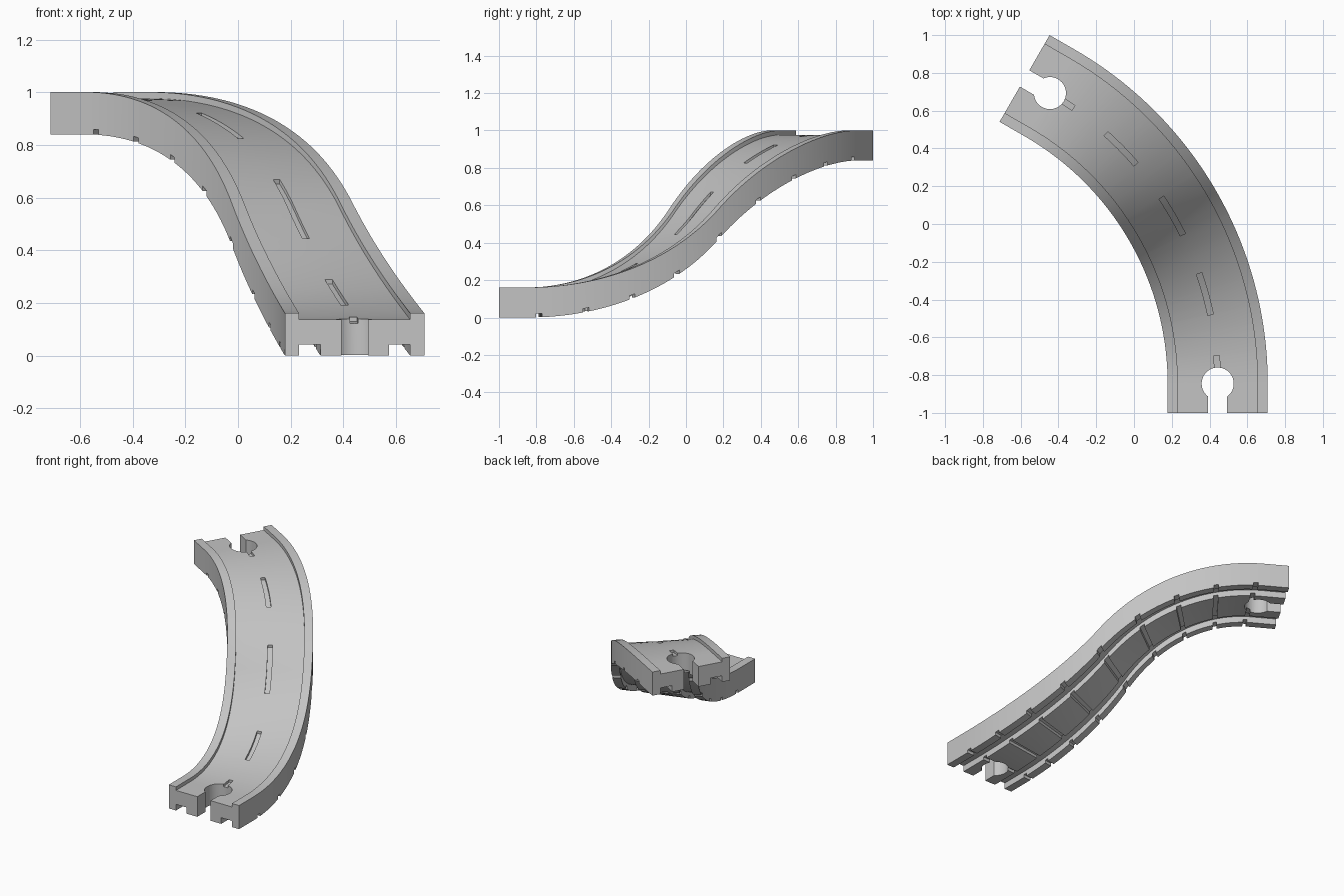
import bpy, bmesh, math
from mathutils import Vector

if "Cube" in bpy.data.objects:
    bpy.data.objects.remove(bpy.data.objects["Cube"], do_unlink=True)

# Main dimensions
CX, CY = -1.333, -0.845        # centre of the bend
R_IN, R_OUT = 1.511, 2.041
R_MID, HALF_W = (R_IN + R_OUT) / 2, (R_OUT - R_IN) / 2
TURN, LEVEL = 60.0, 5.0        # degrees of bend, straight level run at each end
RISE, HEIGHT, ROAD = 0.84, 0.161, 0.137
GROOVE, DASH = 0.02, 0.017     # depths of the cross grooves and lane dashes
HALF = math.radians(TURN / 2) * R_MID
BEND = (HALF ** 2 + (RISE / 2) ** 2) / RISE

# Stretches of the path, in degrees
dashes = [(TURN / 2 + k * 14.5 - 3.65, TURN / 2 + k * 14.5 + 3.65) for k in (-1, 0, 1)]
dashes += [(-3.9, 4.75), (55.25, 63.9)]
grooves = [(TURN / 2 + k * 7.08 - 0.44, TURN / 2 + k * 7.08 + 0.44) for k in range(-4, 5)]


def ramp(deg):
    """Height of the underside: two opposed circular arcs between level ends."""
    if deg > TURN / 2:
        return RISE - ramp(TURN - deg)
    s = HALF - math.radians(TURN / 2 - max(deg, 0.0)) * R_MID
    return BEND - math.sqrt(BEND ** 2 - s ** 2)


def tangent(deg):
    a = math.radians(min(max(deg, 0.0), TURN))
    return Vector((-math.sin(a), math.cos(a), 0))


def place(deg, r, z):
    """Point on the path; beyond the bend it carries on straight."""
    t = min(max(deg, 0.0), TURN)
    a = math.radians(t)
    on_bend = Vector((CX + r * math.cos(a), CY + r * math.sin(a), z))
    return on_bend + tangent(t) * math.radians(deg - t) * R_MID


def make_object(name, bm):
    bmesh.ops.recalc_face_normals(bm, faces=bm.faces)
    bmesh.ops.triangulate(bm, faces=bm.faces)
    mesh = bpy.data.meshes.new(name)
    bm.to_mesh(mesh)
    bm.free()
    obj = bpy.data.objects.new(name, mesh)
    bpy.context.collection.objects.link(obj)
    return obj


def loft(bm, rings):
    """Skin a list of matching point rings and cap both ends."""
    rows = [[bm.verts.new(p) for p in ring] for ring in rings]
    n = len(rows[0])
    for a, b in zip(rows, rows[1:]):
        for i in range(n):
            j = (i + 1) % n
            bm.faces.new((a[i], a[j], b[j], b[i]))
    bm.faces.new(rows[0])
    bm.faces.new(rows[-1])


def inside(deg, spans):
    return any(a < deg < b for a, b in spans)


def section(deg):
    """Cross-section: kerbs and road above, wheel channels below."""
    foot = GROOVE if inside(deg, grooves) else 0
    sunk = ROAD - DASH if inside(deg, dashes) else ROAD
    half = [(0.13, foot), (0.13, GROOVE), (0.13, 0.042),
            (0.211, 0.042), (0.211, GROOVE), (0.211, foot),
            (HALF_W, foot), (HALF_W, GROOVE), (HALF_W, HEIGHT),
            (0.211, HEIGHT), (0.211, ROAD), (0.015, ROAD), (0.015, sunk)]
    return half + [(-w, z) for w, z in reversed(half)]


# Track body: two rings at every stop, so dashes and grooves get square ends
breaks = [t for span in dashes + grooves for t in span]
stops = breaks + [t for t in range(int(-LEVEL), int(TURN + LEVEL) + 1)
                  if all(abs(t - b) > 0.15 for b in breaks)]
rings = []
for t in sorted(stops):
    for side in (-0.01, 0.01):
        rings.append([place(t, R_MID + w, z + ramp(t)) for w, z in section(t + side)])
bm = bmesh.new()
loft(bm, rings)
bmesh.ops.remove_doubles(bm, verts=bm.verts, dist=0.00001)
track = make_object("curved_ramp_track", bm)

# Keyhole sockets at both ends
bm = bmesh.new()
SLOT, HOLE, DEPTH = 0.05, 0.085, 0.155
open_angle = math.asin(SLOT / HOLE)
outline = [(-SLOT, -0.05)]
for k in range(33):
    a = open_angle + (2 * math.pi - 2 * open_angle) * k / 32
    outline.append((-HOLE * math.sin(a), DEPTH - HOLE * math.cos(a)))
outline.append((SLOT, -0.05))
for deg, way in ((-LEVEL, 1), (TURN + LEVEL, -1)):
    along = tangent(deg) * way
    loft(bm, [[place(deg, R_MID + u, ramp(min(max(deg, 0), TURN)) + z) + along * v
               for u, v in outline] for z in (-0.1, 0.3)])
sockets = make_object("socket_cutter", bm)
sockets.hide_render = True

# Cut the sockets and drop the cutter
bpy.ops.object.select_all(action='DESELECT')
bpy.context.view_layer.objects.active = track
track.select_set(True)
mod = track.modifiers.new("sockets", 'BOOLEAN')
mod.operation = 'DIFFERENCE'
mod.solver = 'EXACT'
mod.object = sockets
bpy.ops.object.modifier_apply(modifier=mod.name)
bpy.data.objects.remove(sockets, do_unlink=True)

# Single plain grey
grey = bpy.data.materials.new("light_grey")
grey.use_nodes = True
colour = (0.55, 0.55, 0.55, 1)
grey.diffuse_color = colour
grey.node_tree.nodes["Principled BSDF"].inputs["Base Color"].default_value = colour
track.data.materials.clear()
track.data.materials.append(grey)
bpy.ops.object.shade_smooth_by_angle(angle=math.radians(30))
